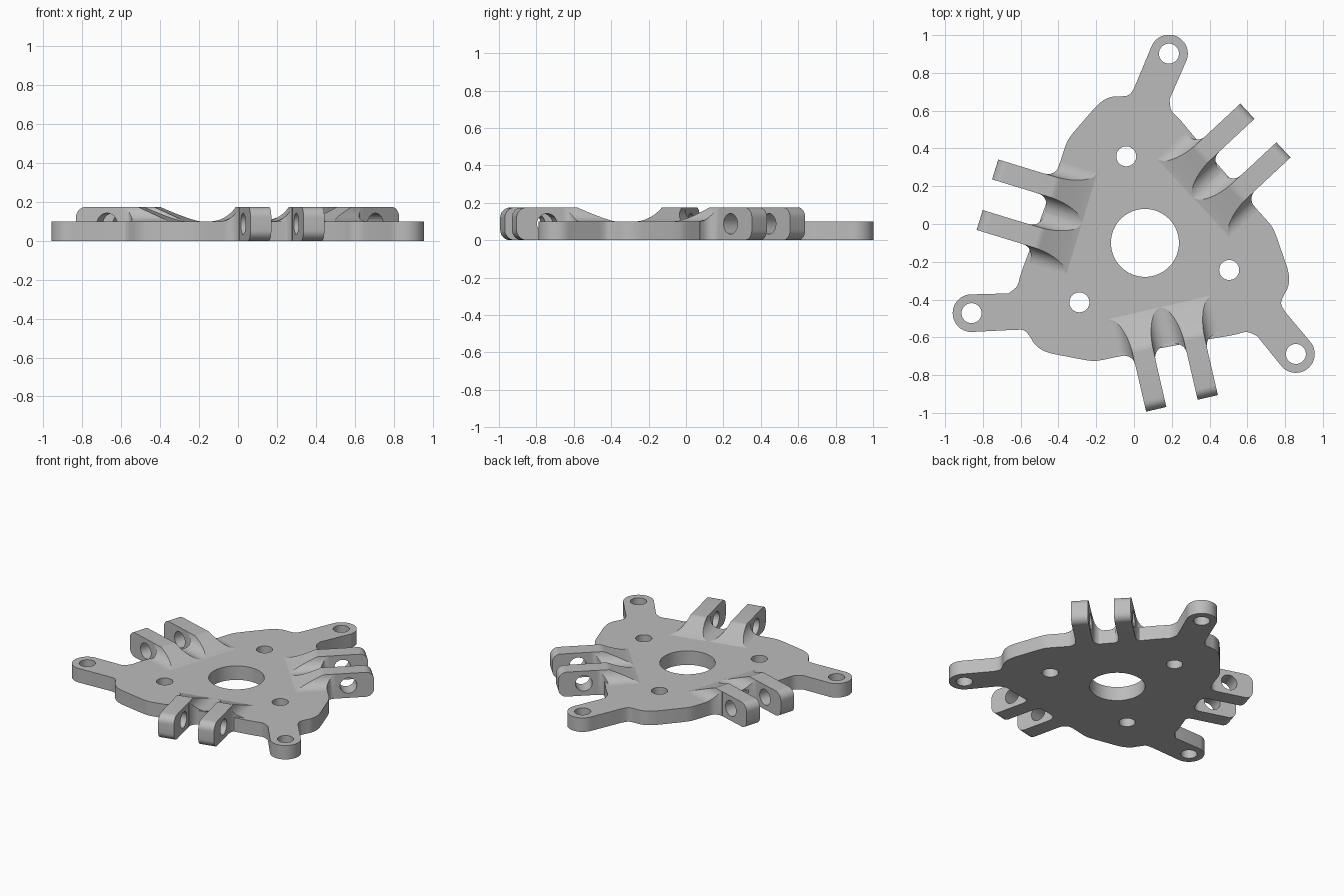
import bpy, bmesh
from math import sin, cos, pi, sqrt, radians
from mathutils import Matrix, Vector

if "Cube" in bpy.data.objects:
    bpy.data.objects.remove(bpy.data.objects["Cube"])

THICK = 0.1          # plate thickness
TOP = 0.175          # lug height
EDGE = 0.555         # plate edge under the lugs
HALF = 0.055         # half lug width
FLARE = 0.085        # flank fillet radius
ROOT = 0.06          # fillet radius where lug leaves the plate
CENTRE = Vector((0.058, -0.1, 0))

grey = bpy.data.materials.new("plain_grey")
grey.use_nodes = True
grey.diffuse_color = (0.5, 0.5, 0.5, 1)
grey.node_tree.nodes["Principled BSDF"].inputs["Base Color"].default_value = (0.5, 0.5, 0.5, 1)


def finish(obj, matrix):
    obj.data.transform(matrix)
    obj.data.materials.clear()
    obj.data.materials.append(grey)
    bpy.ops.object.select_all(action='DESELECT')
    obj.select_set(True)
    bpy.context.view_layer.objects.active = obj
    bpy.ops.object.shade_smooth_by_angle(angle=radians(30))


def arc(x, y, r, start, end, n):
    steps = [radians(start + (end - start) * i / n) for i in range(n + 1)]
    return [(x + r * cos(a), y + r * sin(a)) for a in steps]


def circle(x, y, r, n=32):
    return arc(x, y, r, 0, 360, n)[:-1]


def turn(x, y, degrees):
    a = radians(degrees)
    return (x * cos(a) - y * sin(a), x * sin(a) + y * cos(a))


def slab(name, loops, depth, matrix):
    """Filled flat outline with holes, extruded to the given depth."""
    curve = bpy.data.curves.new(name, 'CURVE')
    curve.dimensions, curve.fill_mode, curve.extrude = '2D', 'BOTH', depth / 2
    for loop in loops:
        spline = curve.splines.new('POLY')
        spline.points.add(len(loop) - 1)
        for point, (x, y) in zip(spline.points, loop):
            point.co = (x, y, 0, 1)
        spline.use_cyclic_u = True
    obj = bpy.data.objects.new(name, curve)
    bpy.context.collection.objects.link(obj)
    bpy.ops.object.select_all(action='DESELECT')
    obj.select_set(True)
    bpy.context.view_layer.objects.active = obj
    bpy.ops.object.convert(target='MESH')
    obj = bpy.context.view_layer.objects.active
    bm = bmesh.new()
    bm.from_mesh(obj.data)
    bmesh.ops.remove_doubles(bm, verts=bm.verts, dist=0.0001)
    bmesh.ops.recalc_face_normals(bm, faces=bm.faces)
    bm.to_mesh(obj.data)
    bm.free()
    finish(obj, matrix)


def soften(points, cut):
    """Round the inner corners of an open path."""
    out = [points[0]]
    for before, p, after in zip(points, points[1:], points[2:]):
        p = Vector(p)
        for q in (Vector(before), Vector(after)):
            out.append(tuple(p + (q - p).normalized() * min(cut, (q - p).length / 4)))
    return out + [points[-1]]


# Plate outline: one third of the body, with an ear in the middle of it
before_ear = [(0.275, 0.545), (0.18, 0.66), (0.135, 0.70), (0.13, 0.76)]
after_ear = [(-0.055, 0.825), (-0.08, 0.78), (-0.13, 0.775), (-0.18, 0.775),
             (-0.24, 0.745), (-0.40, 0.56), (-0.42, 0.52), (-0.468, 0.365)]
ears = [(0.127, 1.002, 68), (-0.918, -0.372, 188.5), (0.799, -0.588, 306)]
outline, holes = [], [circle(0, 0, 0.18, 64)]
for k, (ex, ey, facing) in enumerate(ears):
    for path, ear in ((before_ear, arc(ex, ey, 0.1, facing - 90, facing + 90, 20)), (after_ear, [])):
        smooth = soften(soften(path, 0.03), 0.01)
        outline += [turn(x, y, 120 * k) for x, y in smooth] + ear
    holes += [circle(ex, ey, 0.053), circle(*turn(-0.099, 0.458, 120 * k), 0.053)]
slab("base_plate", [outline] + holes, THICK,
     Matrix.Translation(CENTRE + Vector((0, 0, THICK / 2))))


def flare_offset(d):
    return FLARE - sqrt(max(0, FLARE ** 2 - (FLARE - d) ** 2))


def root_section(u, rise, limit, n=8):
    """Cross-section of a lug root: flat top and concave flanks down to the plate."""
    first = min(flare_offset(rise), limit)
    side = []
    for i in range(n + 1):
        s = first + (limit - first) * (i / n) ** 1.5
        side.append((HALF + s, THICK + min(rise, flare_offset(s))))
    side.append((HALF + limit, 0))
    return [(u, v, z) for v, z in side[::-1]] + [(u, -v, z) for v, z in side]


def lug_root(name, matrix):
    rise = TOP - THICK
    stations = []
    for i in range(13):                      # sloping ramp
        t = i / 12
        stations.append((0.35 + 0.19 * t, rise * t ** 1.1, FLARE))
    stations.append((EDGE, rise, FLARE))
    for i in range(9):                       # fillet in plan, out to the lug
        x = ROOT * (1 - cos(pi / 2 * i / 8))
        reach = ROOT - sqrt(max(0, ROOT ** 2 - (ROOT - x) ** 2))
        stations.append((EDGE + x + 0.0005, rise, max(reach, 0.001)))
    bm = bmesh.new()
    rings = [[bm.verts.new(p) for p in root_section(*s)] for s in stations]
    for a, b in zip(rings, rings[1:]):
        for i in range(len(a)):
            j = (i + 1) % len(a)
            bm.faces.new((a[i], a[j], b[j], b[i]))
    bm.faces.new(rings[0])
    bm.faces.new(rings[-1])
    bmesh.ops.remove_doubles(bm, verts=bm.verts, dist=0.00005)
    bmesh.ops.recalc_face_normals(bm, faces=bm.faces)
    mesh = bpy.data.meshes.new(name)
    bm.to_mesh(mesh)
    bm.free()
    obj = bpy.data.objects.new(name, mesh)
    bpy.context.collection.objects.link(obj)
    finish(obj, matrix)


# Three pairs of hinge lugs with cross holes
END, ROUND = 0.872, 0.055
side_view = [(0.6, 0)] + arc(END - ROUND, ROUND, ROUND, -90, 0, 8) \
    + arc(END - ROUND, TOP - ROUND, ROUND, 0, 90, 8) + [(0.6, TOP)]
pin_hole = circle(0.705, TOP / 2, 0.055)
for k, pair in enumerate(("right_rear", "left_rear", "front")):
    angle = {"left_rear": 43, "right_rear": 163, "front": 283}[pair]
    for side, v in (("a", -0.14), ("b", 0.14)):
        place = (Matrix.Translation(CENTRE) @ Matrix.Rotation(radians(angle), 4, 'Z')
                 @ Matrix.Translation((0, v, 0)))
        lug_root(f"{pair}_lug_root_{side}", place)
        slab(f"{pair}_lug_{side}", [side_view, pin_hole], 2 * HALF,
             place @ Matrix.Rotation(pi / 2, 4, 'X'))
